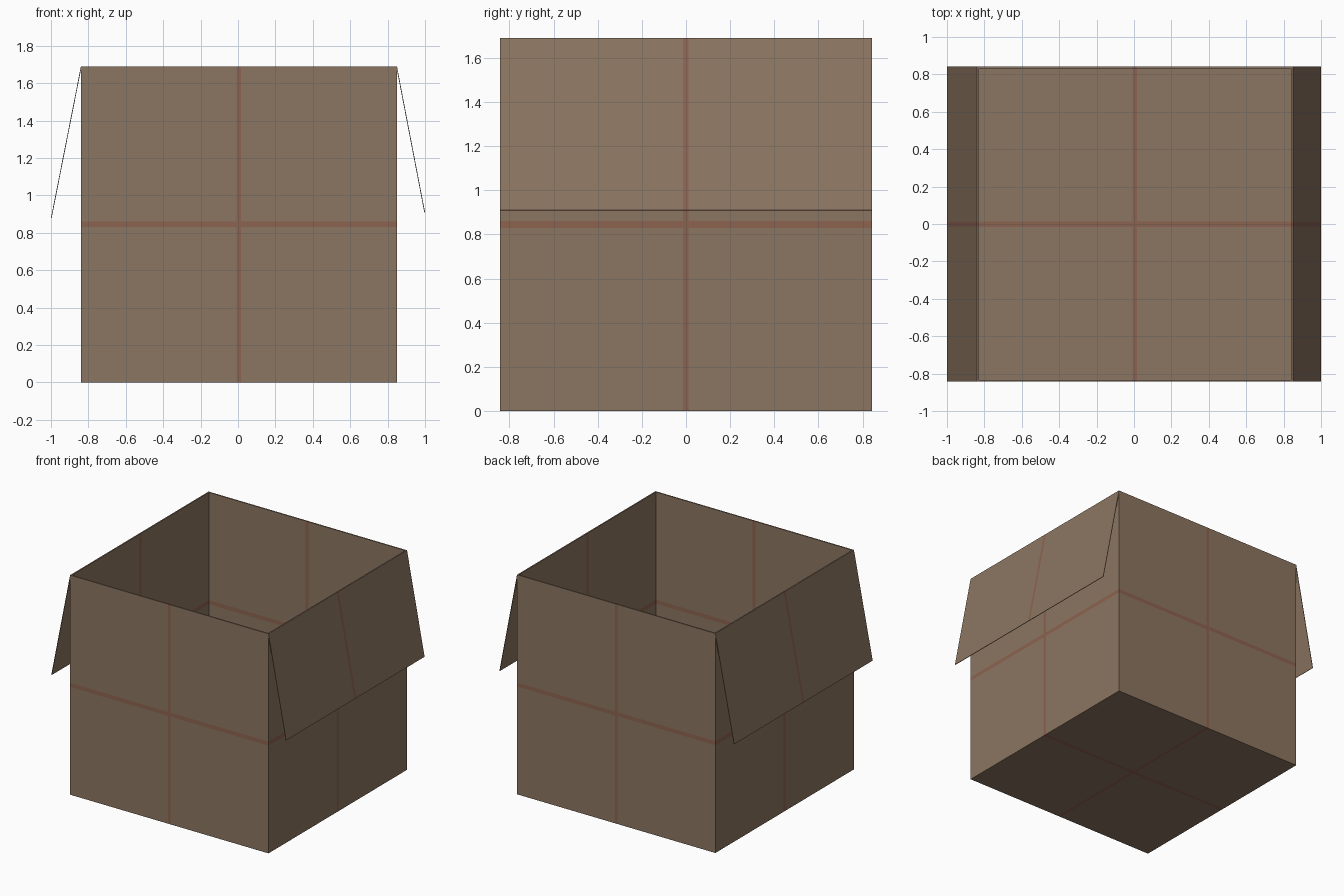
import bpy, bmesh
from mathutils import Vector

if "Cube" in bpy.data.objects:
    bpy.data.objects.remove(bpy.data.objects["Cube"])


def material(name, rgb):
    m = bpy.data.materials.new(name)
    m.diffuse_color = (*rgb, 1)
    m.use_nodes = True
    m.node_tree.nodes["Principled BSDF"].inputs["Base Color"].default_value = m.diffuse_color
    return m


card = material("cardboard", (0.26, 0.18, 0.12))
tape = material("stripe", (0.27, 0.125, 0.08))


def panel(name, origin, u, v, thick, across=True):
    """Card sheet facing u x v, with a centre stripe along v and optionally along u."""
    o, u, v = Vector(origin), Vector(u), Vector(v)
    a, b = 0.012 / u.length, 0.015 / v.length
    us = [0, 0.5 - a, 0.5 + a, 1]
    vs = [0, 0.5 - b, 0.5 + b, 1] if across else [0, 1]
    bm = bmesh.new()
    rows = [[bm.verts.new(o + u * s + v * t) for s in us] for t in vs]
    for j in range(len(vs) - 1):
        for i in range(3):
            f = bm.faces.new((rows[j][i], rows[j][i + 1], rows[j + 1][i + 1], rows[j + 1][i]))
            f.material_index = int(i == 1 or (across and j == 1))
    me = bpy.data.meshes.new(name)
    bm.to_mesh(me)
    bm.free()
    me.materials.append(card)
    me.materials.append(tape)
    ob = bpy.data.objects.new(name, me)
    bpy.context.collection.objects.link(ob)
    # thickness grows inwards
    mod = ob.modifiers.new("thickness", 'SOLIDIFY')
    mod.thickness = thick
    mod.offset = -1
    return ob


x0, x1, y0, y1, h, t = -0.84, 0.85, -0.843, 0.842, 1.69, 0.01
w, d = x1 - x0, y1 - y0

# Four walls and the floor
panel("front_wall", (x0, y0, 0), (w, 0, 0), (0, 0, h), t)
panel("right_wall", (x1, y0, 0), (0, d, 0), (0, 0, h), t)
panel("back_wall", (x1, y1, 0), (-w, 0, 0), (0, 0, h), t)
panel("left_wall", (x0, y1, 0), (0, -d, 0), (0, 0, h), t)
panel("floor", (x0, y1, 0), (w, 0, 0), (0, -d, 0), t)

# Side flaps hanging outwards from the rim
panel("right_flap", (1.0, y0, 0.91), (0, d, 0), (x1 - 1.0, 0, h - 0.91), 0.004, False)
panel("left_flap", (-1.0, y1, 0.88), (0, -d, 0), (x0 + 1.0, 0, h - 0.88), 0.004, False)
